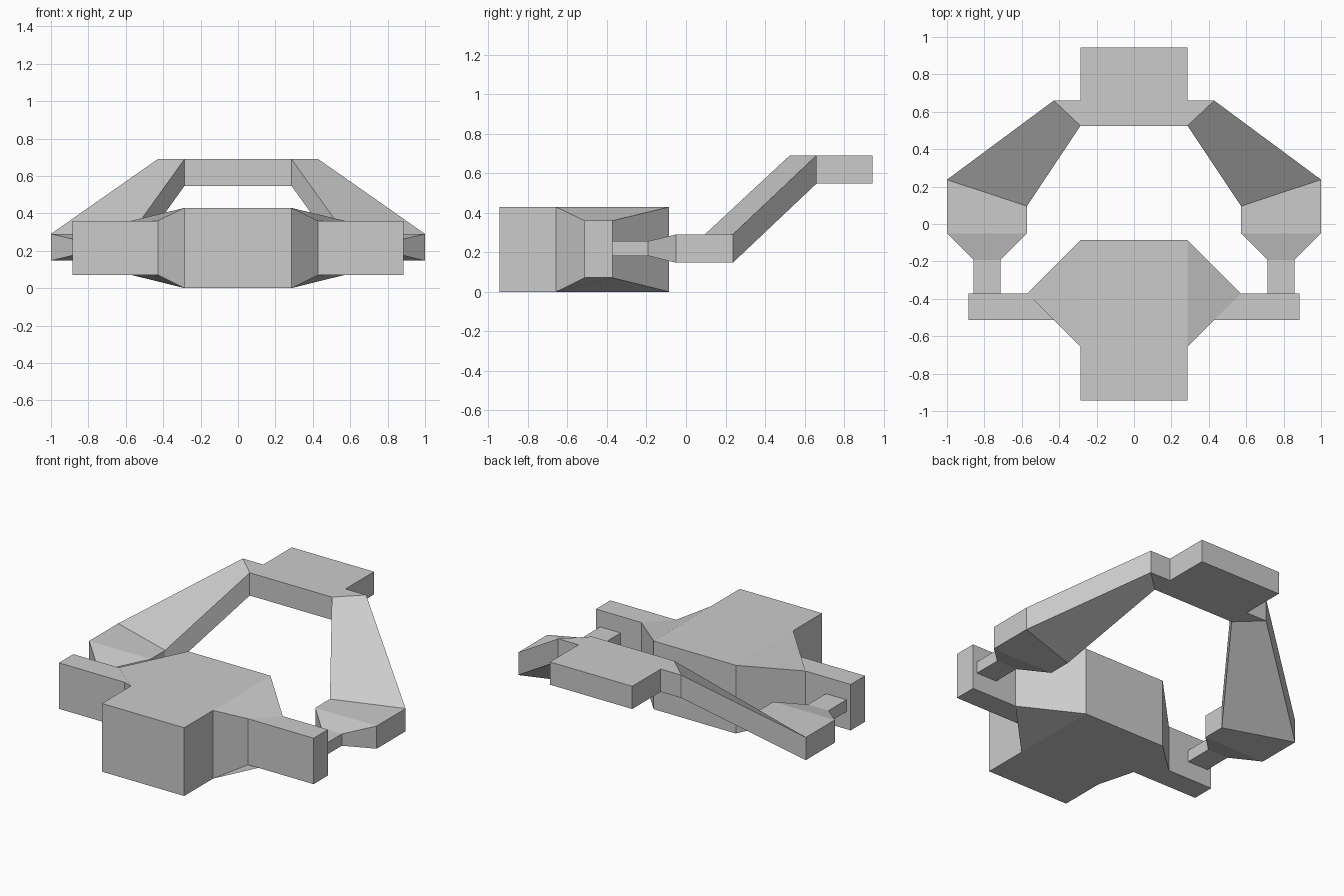
import bpy, bmesh

if "Cube" in bpy.data.objects:
    bpy.data.objects.remove(bpy.data.objects["Cube"])


class Shell:
    """Closed shell made of lofts; coincident internal faces cancel out."""

    def __init__(self, name):
        self.name, self.bm, self.verts = name, bmesh.new(), {}

    def face(self, points):
        vs = []
        for p in points:
            key = tuple(round(c, 4) for c in p)
            v = self.verts.get(key) or self.verts.setdefault(key, self.bm.verts.new(key))
            if v not in vs:
                vs.append(v)
        if len(vs) < 3:
            return
        old = next((f for f in vs[0].link_faces if set(f.verts) == set(vs)), None)
        if old:
            self.bm.faces.remove(old)
        else:
            self.bm.faces.new(vs)

    def loft(self, sections):
        for a, b in zip(sections, sections[1:]):
            for i in range(4):
                j = (i + 1) % 4
                self.face((a[i], a[j], b[j], b[i]))
        self.face(sections[0])
        self.face(sections[-1])

    def finish(self):
        bmesh.ops.recalc_face_normals(self.bm, faces=self.bm.faces[:])
        mesh = bpy.data.meshes.new(self.name)
        self.bm.to_mesh(mesh)
        self.bm.free()
        obj = bpy.data.objects.new(self.name, mesh)
        bpy.context.collection.objects.link(obj)


def section(p, q, z0, z1):
    """Upright quad standing on the plan line p-q."""
    return [(*p, z0), (*q, z0), (*q, z1), (*p, z1)]


def mirrored(sections):
    """Extend a centre-to-end chain of sections to both sides of x = 0."""
    left = [[(-x, y, z) for x, y, z in s] for s in reversed(sections)]
    return left + sections


def block(x, y0, y1, z0, z1):
    return [section((-x, y), (x, y), z0, z1) for y in (y0, y1)]


# Main body with tapered shoulders and straight side arms
body = Shell("front_body")
body.loft(mirrored([
    section((0.286, -0.657), (0.286, -0.086), 0, 0.429),
    section((0.429, -0.514), (0.571, -0.371), 0.071, 0.36),
    section((0.886, -0.514), (0.886, -0.371), 0.071, 0.36),
]))
body.loft(block(0.286, -0.943, -0.657, 0, 0.429))
body.finish()

# Raised rear yoke: back bar, sloping legs, feet and pins
yoke = Shell("rear_yoke")
yoke.loft(mirrored([
    section((0.286, 0.525), (0.286, 0.66), 0.547, 0.69),
    section((0.286, 0.525), (0.429, 0.66), 0.547, 0.69),
    section((0.573, 0.095), (1.0, 0.237), 0.147, 0.29),
    section((0.573, -0.05), (1.0, -0.05), 0.147, 0.29),
    section((0.714, -0.192), (0.857, -0.192), 0.182, 0.256),
    section((0.714, -0.371), (0.857, -0.371), 0.182, 0.256),
]))
yoke.loft(block(0.286, 0.66, 0.943, 0.547, 0.69))
yoke.finish()
